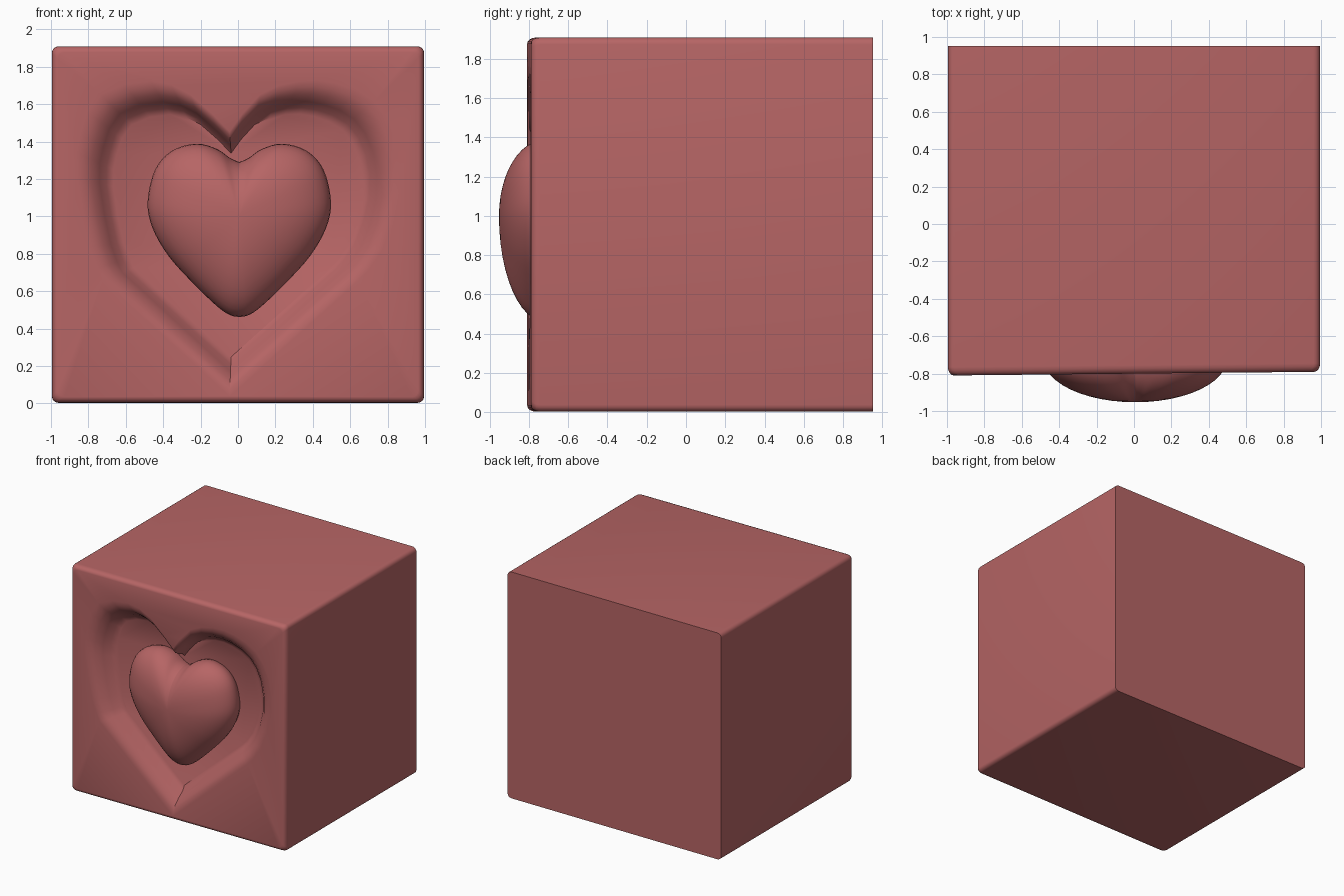
import bpy, bmesh, math
from mathutils import Vector
from mathutils.geometry import interpolate_bezier

if "Cube" in bpy.data.objects:
    bpy.data.objects.remove(bpy.data.objects["Cube"])

red = bpy.data.materials.new("dusty_red")
red.diffuse_color = (0.47, 0.13, 0.13, 1)
red.use_nodes = True
red.node_tree.nodes["Principled BSDF"].inputs["Base Color"].default_value = red.diffuse_color


def finish(bm, name, angle):
    bmesh.ops.recalc_face_normals(bm, faces=bm.faces[:])
    mesh = bpy.data.meshes.new(name)
    bm.to_mesh(mesh)
    bm.free()
    obj = bpy.data.objects.new(name, mesh)
    bpy.context.collection.objects.link(obj)
    mesh.materials.append(red)
    bpy.ops.object.select_all(action='DESELECT')
    obj.select_set(True)
    bpy.context.view_layer.objects.active = obj
    bpy.ops.object.shade_smooth_by_angle(angle=math.radians(angle))
    return obj


def ring(bm, pts, y):
    return [bm.verts.new((x, y, z)) for x, z in pts]


def bridge(bm, a, b):
    n = len(a)
    for i in range(n):
        j = (i + 1) % n
        bm.faces.new((a[i], a[j], b[j], b[i]))


def scaled(pts, s, cx, cz):
    return [(cx + (x - cx) * s, cz + (z - cz) * s) for x, z in pts]


def smooth_run(pts, steps):
    """Open run of points, rounded with a Catmull-Rom style curve."""
    p = [Vector((x, z, 0)) for x, z in pts]
    out = []
    for i in range(len(p) - 1):
        t0 = (p[i + 1] - p[max(i - 1, 0)]) / 6
        t1 = (p[min(i + 2, len(p) - 1)] - p[i]) / 6
        seg = interpolate_bezier(p[i], p[i] + t0, p[i + 1] - t1, p[i + 1], steps + 1)
        out += [(v.x, v.y) for v in seg[:-1]]
    return out + [pts[-1]]


def rounded_square(inset, radius=0.035, steps=4):
    pts = []
    hw, hh, cz = 0.995 - inset, 0.953 - inset, 0.956
    for k, (sx, sz) in enumerate(((1, 1), (-1, 1), (-1, -1), (1, -1))):
        for i in range(steps + 1):
            a = math.pi / 2 * (k + i / steps)
            pts.append((sx * (hw - radius) + radius * math.cos(a),
                        cz + sz * (hh - radius) + radius * math.sin(a)))
    return pts


# Block: sharp back, softly rounded front edge, heart-shaped hollow in the front
FRONT, BACK, LIP = -0.80, 0.953, 0.045
bm = bmesh.new()
prev = ring(bm, rounded_square(0), BACK)
bm.faces.new(prev)
for i in range(5):
    a = math.pi / 2 * i / 4
    cur = ring(bm, rounded_square(LIP * 0.7 * (1 - math.cos(a))),
               FRONT + LIP * (1 - math.sin(a)))
    bridge(bm, prev, cur)
    prev = cur

left = [(-0.04, 1.38), (-0.22, 1.55), (-0.40, 1.61), (-0.63, 1.55), (-0.72, 1.37),
        (-0.74, 1.18), (-0.68, 0.85), (-0.62, 0.70), (-0.04, 0.17)]
right = [(-0.04, 0.17), (0.55, 0.70), (0.66, 0.84), (0.74, 1.10), (0.72, 1.35),
         (0.62, 1.52), (0.45, 1.60), (0.28, 1.61), (0.10, 1.55), (-0.04, 1.38)]
# Round the lobes only and keep the lower sides straight
outline = smooth_run(left[:-1], 2) + smooth_run(right, 2)[:1] + smooth_run(right[1:], 2)[:-1]

# Hollow levels: outline scale and depth from rim to floor
levels = [(1.17, 0.0), (1.12, 0.005), (1.06, 0.025), (1.0, 0.07), (0.95, 0.12), (0.90, 0.14)]
rings = [ring(bm, scaled(outline, s, -0.01, 0.95), FRONT + d) for s, d in levels]
edges = []
for loop in (prev, rings[0]):
    for i, v in enumerate(loop):
        w = loop[(i + 1) % len(loop)]
        edges.append(bm.edges.get((v, w)) or bm.edges.new((v, w)))
bmesh.ops.triangle_fill(bm, use_beauty=True, use_dissolve=False, edges=edges)
for a, b in zip(rings, rings[1:]):
    bridge(bm, a, b)
bm.faces.new(rings[-1])
# Front face leans very slightly
for v in bm.verts:
    if v.co.y < 0:
        v.co.y += 0.01 * v.co.x
finish(bm, "hollowed_block", 35)

# Puffed heart resting in the hollow
half = [(0, 1.29), (0.05, 1.312), (0.12, 1.36), (0.23, 1.388), (0.36, 1.35), (0.45, 1.25),
        (0.49, 1.08), (0.465, 0.94), (0.38, 0.79), (0.25, 0.645), (0.12, 0.52),
        (0.05, 0.472), (0, 0.462)]
side = smooth_run(half, 4)
heart = side + [(-x, z) for x, z in reversed(side[1:-1])]
bm = bmesh.new()
prev = None
for i in range(-5, 12):
    a = math.pi / 2 * i / 12
    cur = ring(bm, scaled(heart, math.cos(a), 0, 1.0), -0.72 - 0.233 * math.sin(a))
    if prev:
        bridge(bm, prev, cur)
    else:
        bm.faces.new(cur)
    prev = cur
tip = bm.verts.new((0, -0.953, 1.0))
for i, v in enumerate(prev):
    bm.faces.new((v, prev[(i + 1) % len(prev)], tip))
puffed = finish(bm, "puffed_heart", 50)
puffed.location.x = 0.007
